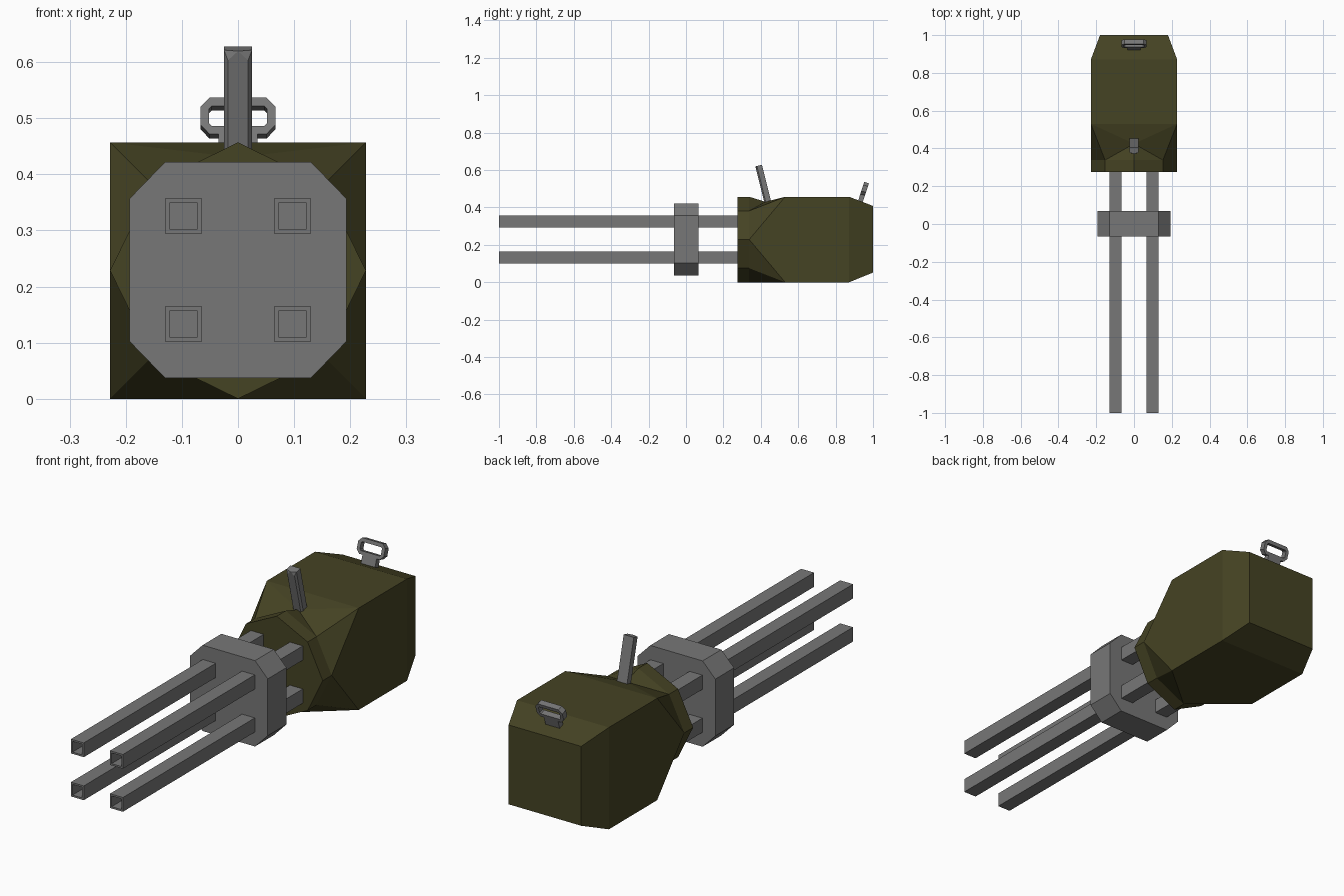
import bpy, bmesh, math
from mathutils import Matrix, Vector

cube = bpy.data.objects.get("Cube")
if cube:
    bpy.data.objects.remove(cube)


def material(name, rgb):
    m = bpy.data.materials.new(name)
    m.use_nodes = True
    m.diffuse_color = (*rgb, 1)
    bsdf = next(n for n in m.node_tree.nodes if n.type == 'BSDF_PRINCIPLED')
    bsdf.inputs["Base Color"].default_value = (*rgb, 1)
    return m


olive = material("olive paint", (0.06, 0.056, 0.017))
grey = material("grey metal", (0.185, 0.185, 0.185))


def finish(name, bm, mat, matrix=None):
    if matrix:
        bm.transform(matrix)
    bmesh.ops.recalc_face_normals(bm, faces=bm.faces)
    mesh = bpy.data.meshes.new(name)
    bm.to_mesh(mesh)
    bm.free()
    mesh.materials.append(mat)
    obj = bpy.data.objects.new(name, mesh)
    bpy.context.collection.objects.link(obj)
    return obj


def ring(bm, points, y):
    """A loop of vertices from (x, z) points at depth y."""
    return [bm.verts.new((x, y, z)) for x, z in points]


def bridge(bm, a, b):
    n = len(a)
    for i in range(n):
        bm.faces.new((a[i], a[(i + 1) % n], b[(i + 1) % n], b[i]))


def rect(w, low, high):
    return [(w, high), (w, low), (-w, low), (-w, high)]


def chamfered(w, low, high, cx, cz):
    """Eight-sided outline, clockwise from the upper right."""
    return [(w - cx, high), (w, high - cz), (w, low + cz), (w - cx, low),
            (cx - w, low), (-w, low + cz), (-w, high - cz), (cx - w, high)]


def box(name, x, y, z, mat, matrix=None):
    bm = bmesh.new()
    a, b = (ring(bm, rect(x, *z), d) for d in y)
    bridge(bm, a, b)
    bm.faces.new(a)
    bm.faces.new(b)
    return finish(name, bm, mat, matrix)


# Body: square hull, tapered back, and a collar with eight sides in front
W, H = 0.228, 0.457
M = H / 2
bm = bmesh.new()
collar = [(0, H), (0.153, 0.382), (W, M), (0.153, H - 0.382),
          (0, 0), (-0.153, H - 0.382), (-W, M), (-0.153, 0.382)]
front = ring(bm, collar, 0.275)
neck = ring(bm, collar, 0.338)
hull = ring(bm, rect(W, 0, H), 0.53)
rear = ring(bm, rect(W, 0, H), 0.872)
back = ring(bm, rect(0.18, 0.052, 0.408), 1.0)
dip = bm.verts.new((0, 0.425, 0.43))
bm.faces.new(front)
bm.faces.new(back)
for a, b in ((front, neck), (hull, rear), (rear, back)):
    bridge(bm, a, b)
for i in range(4):
    corner, top_mid, diag, next_mid = hull[i], neck[2 * i], neck[2 * i + 1], neck[(2 * i + 2) % 8]
    # Corner facets; the two at the top meet the dip instead of the collar peak
    for mid in (top_mid, next_mid):
        if mid is neck[0]:
            bm.faces.new((diag, mid, dip))
            bm.faces.new((corner, diag, dip))
        else:
            bm.faces.new((corner, diag, mid))
    following = hull[(i + 1) % 4]
    bm.faces.new((corner, following, dip if next_mid is neck[0] else next_mid))
finish("body", bm, olive)

# Barrel clamp
bm = bmesh.new()
outline = chamfered(0.193, 0.037, 0.422, 0.063, 0.065)
a, b = ring(bm, outline, -0.065), ring(bm, outline, 0.068)
bridge(bm, a, b)
bm.faces.new(a)
bm.faces.new(b)
finish("barrel_clamp", bm, grey)

# Four square barrels with hollow muzzles
for side, x in (("left", 0.097), ("right", -0.097)):
    for level, z in (("upper", 0.326), ("lower", 0.133)):
        bm = bmesh.new()
        loops = [ring(bm, rect(r, -r, r), y) for r, y in
                 ((0.032, 0.3), (0.032, -1), (0.024, -1), (0.024, -0.9))]
        for a, b in zip(loops, loops[1:]):
            bridge(bm, a, b)
        bm.faces.new(loops[0])
        bm.faces.new(loops[-1])
        finish(f"{level}_{side}_barrel", bm, grey, Matrix.Translation((x, 0, z)))

# Front sight post, leaning forward, with a peaked front edge
bm = bmesh.new()
section = [(-0.025, 0.018, 0.205), (0.025, 0.018, 0.205), (0.025, -0.01, 0.205),
           (0.018, -0.018, 0.188), (0, -0.018, 0.205), (-0.018, -0.018, 0.188),
           (-0.025, -0.01, 0.205)]
low = [bm.verts.new((x, y, -0.015)) for x, y, _ in section]
high = [bm.verts.new(p) for p in section]
bridge(bm, low, high)
bm.faces.new(low)
bm.faces.new((high[0], high[1], high[2], high[4], high[6]))
bm.faces.new((high[2], high[3], high[4]))
bm.faces.new((high[4], high[5], high[6]))
finish("front_sight", bm, grey,
       Matrix.Translation((0, 0.438, 0.425)) @ Matrix.Rotation(math.radians(14), 4, 'X'))

# Rear sight: a chamfered ring on a short stem, leaning back
lean = Matrix.Translation((0, 0.932, 0.43)) @ Matrix.Rotation(math.radians(-18), 4, 'X')
bm = bmesh.new()
outer = chamfered(0.067, 0.04, 0.108, 0.016, 0.017)
inner = chamfered(0.052, 0.055, 0.092, 0.005, 0.005)
loops = [ring(bm, p, y) for p, y in
         ((outer, -0.013), (outer, 0.013), (inner, 0.013), (inner, -0.013))]
for i in range(4):
    bridge(bm, loops[i], loops[(i + 1) % 4])
finish("rear_sight_ring", bm, grey, lean)
box("rear_sight_stem", 0.035, (-0.013, 0.013), (-0.012, 0.042), grey, lean)
